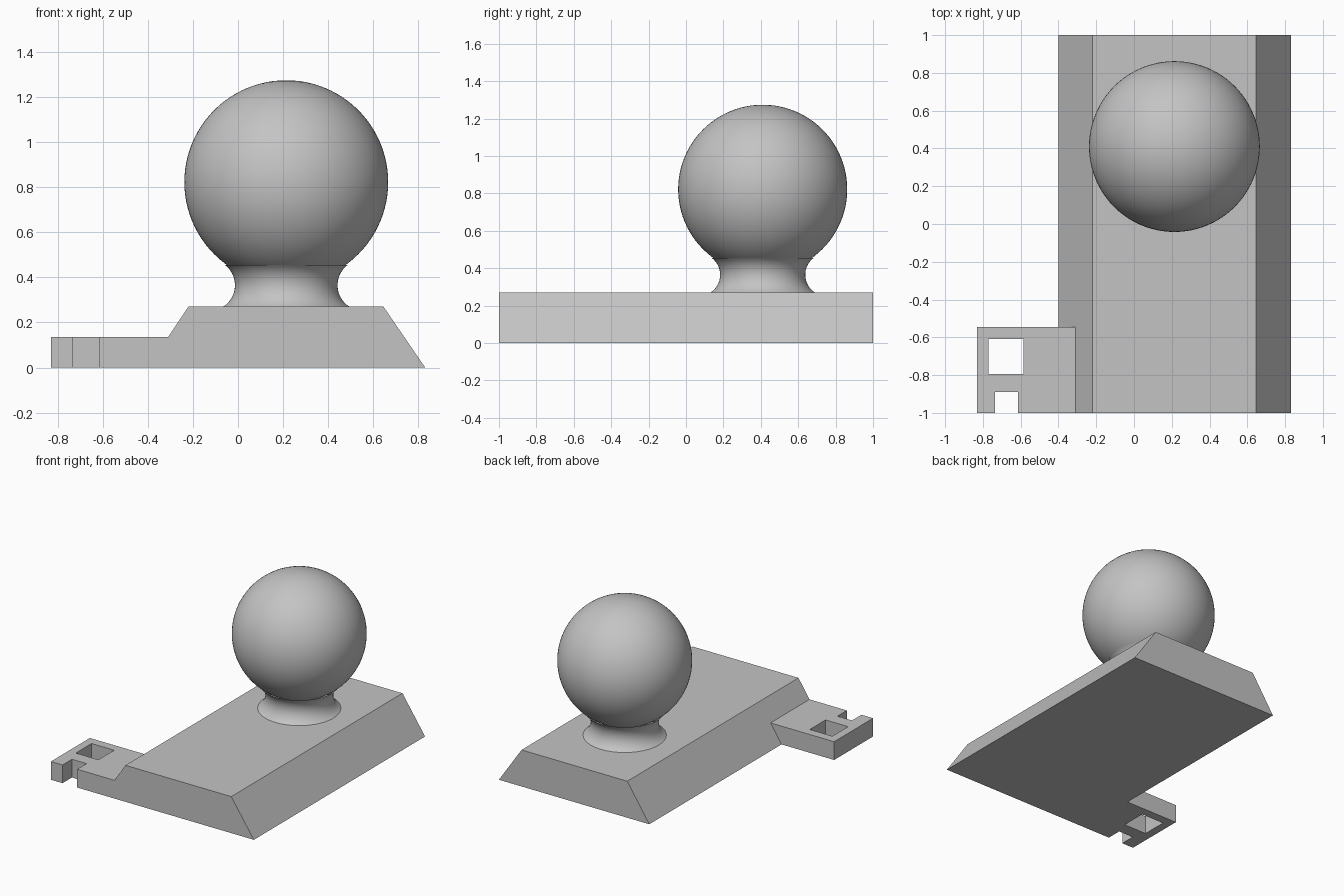
import bpy
import bmesh
import math
from mathutils import Vector

default = bpy.data.objects.get("Cube")
if default:
    bpy.data.objects.remove(default, do_unlink=True)

grey = bpy.data.materials.new("plain grey")
grey.use_nodes = True
COLOUR = (0.55, 0.55, 0.55, 1)
grey.diffuse_color = COLOUR
grey.node_tree.nodes["Principled BSDF"].inputs["Base Color"].default_value = COLOUR


def add_object(name, bm):
    bmesh.ops.recalc_face_normals(bm, faces=bm.faces[:])
    mesh = bpy.data.meshes.new(name)
    bm.to_mesh(mesh)
    bm.free()
    mesh.materials.append(grey)
    obj = bpy.data.objects.new(name, mesh)
    bpy.context.collection.objects.link(obj)
    return obj


def prism(name, outline, offset):
    """Extrude a closed outline along the offset vector."""
    bm = bmesh.new()
    face = bm.faces.new([bm.verts.new(p) for p in outline])
    out = bmesh.ops.extrude_face_region(bm, geom=[face], use_keep_orig=True)
    moved = [g for g in out["geom"] if isinstance(g, bmesh.types.BMVert)]
    bmesh.ops.translate(bm, verts=moved, vec=Vector(offset))
    return add_object(name, bm)


def box(name, x0, x1, y0, y1, z0, z1):
    return prism(name, [(x0, y0, z0), (x1, y0, z0), (x1, y1, z0), (x0, y1, z0)],
                 (0, 0, z1 - z0))


def combine(target, other, operation):
    """Apply an exact boolean and discard the second object."""
    mod = target.modifiers.new(operation.lower(), "BOOLEAN")
    mod.object = other
    mod.operation = operation
    mod.solver = "EXACT"
    bpy.context.view_layer.objects.active = target
    bpy.ops.object.modifier_apply(modifier=mod.name)
    bpy.data.objects.remove(other, do_unlink=True)


def smooth(obj):
    bpy.ops.object.select_all(action="DESELECT")
    obj.select_set(True)
    bpy.context.view_layer.objects.active = obj
    bpy.ops.object.shade_smooth_by_angle(angle=math.radians(30))


# Sloped-side base plate
base = prism("base", [(-0.40, -1, 0), (0.83, -1, 0), (0.645, -1, 0.27), (-0.22, -1, 0.27)],
             (0, 2, 0))

# Side tab with a square hole and a front notch, joined to the base
tab = box("tab", -0.83, -0.30, -1, -0.545, 0, 0.135)
combine(tab, box("hole_cutter", -0.77, -0.585, -0.795, -0.61, -0.1, 0.3), "DIFFERENCE")
combine(tab, box("notch_cutter", -0.735, -0.615, -1.1, -0.89, -0.1, 0.3), "DIFFERENCE")
combine(base, tab, "UNION")

# Merge coplanar faces left by the join
bm = bmesh.new()
bm.from_mesh(base.data)
bmesh.ops.remove_doubles(bm, verts=bm.verts[:], dist=0.0001)
bmesh.ops.dissolve_limit(bm, angle_limit=math.radians(1), verts=bm.verts[:], edges=bm.edges[:])
bm.to_mesh(base.data)
bm.free()

# Ball
CENTRE = Vector((0.214, 0.41, 0))
bm = bmesh.new()
bmesh.ops.create_uvsphere(bm, u_segments=96, v_segments=48, radius=0.452)
bmesh.ops.translate(bm, verts=bm.verts[:], vec=CENTRE + Vector((0, 0, 0.822)))
smooth(add_object("ball", bm))

# Flared neck: a concave arc turned about the ball axis
ARC, RING, MIDDLE = 0.1125, 0.34, 0.365
bm = bmesh.new()
previous = None
for i in range(17):
    a = math.radians(-57 + 110 * i / 16)
    point = CENTRE + Vector((RING - ARC * math.cos(a), 0, MIDDLE + ARC * math.sin(a)))
    vert = bm.verts.new(point)
    if previous:
        bm.edges.new((previous, vert))
    previous = vert
bmesh.ops.spin(bm, geom=bm.verts[:] + bm.edges[:], cent=CENTRE, axis=(0, 0, 1),
               angle=math.tau, steps=96, use_merge=True)
bmesh.ops.remove_doubles(bm, verts=bm.verts[:], dist=0.0001)
neck = add_object("neck", bm)
# Turn the open surface outward, facing away from the axis
neck.data.update()
side = neck.data.polygons[0]
if side.normal.dot((side.center - CENTRE) * Vector((1, 1, 0))) < 0:
    neck.data.flip_normals()
smooth(neck)
